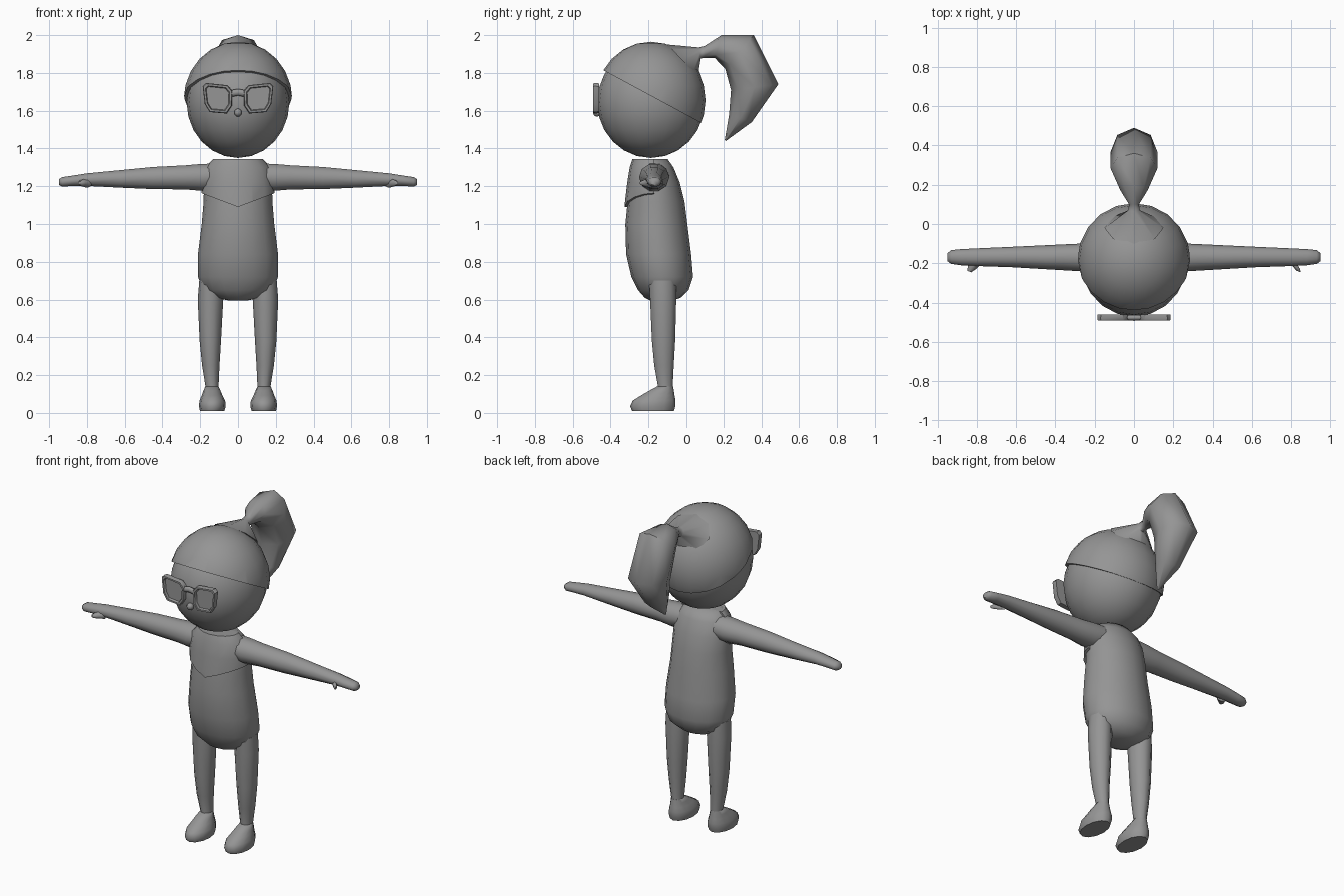
import bpy, bmesh, math
from mathutils import Vector

if "Cube" in bpy.data.objects:
    bpy.data.objects.remove(bpy.data.objects["Cube"])

grey = bpy.data.materials.new("plain grey")
grey.diffuse_color = (0.3, 0.3, 0.3, 1)
grey.use_nodes = True
grey.node_tree.nodes["Principled BSDF"].inputs["Base Color"].default_value = grey.diffuse_color


def finish(name, bm, angle=60):
    bmesh.ops.recalc_face_normals(bm, faces=bm.faces)
    mesh = bpy.data.meshes.new(name)
    bm.to_mesh(mesh)
    bm.free()
    ob = bpy.data.objects.new(name, mesh)
    bpy.context.collection.objects.link(ob)
    mesh.materials.append(grey)
    bpy.ops.object.select_all(action='DESELECT')
    ob.select_set(True)
    bpy.context.view_layer.objects.active = ob
    bpy.ops.object.shade_smooth_by_angle(angle=math.radians(angle))
    return ob


def loft(rings, n=12):
    """Skin elliptical rings given as (centre, half axis u, half axis v)."""
    bm = bmesh.new()
    loops = []
    for c, u, v in rings:
        c, u, v = Vector(c), Vector(u), Vector(v)
        loops.append([bm.verts.new(c + u * math.cos(a) + v * math.sin(a))
                      for a in (2 * math.pi * i / n for i in range(n))])
    for a, b in zip(loops, loops[1:]):
        for i in range(n):
            j = (i + 1) % n
            bm.faces.new((a[i], a[j], b[j], b[i]))
    bm.faces.new(loops[0])
    bm.faces.new(loops[-1])
    return bm


def ball(centre, radii, u=20, v=12):
    bm = bmesh.new()
    bmesh.ops.create_uvsphere(bm, u_segments=u, v_segments=v, radius=1)
    for p in bm.verts:
        p.co = Vector(centre) + Vector([a * r for a, r in zip(p.co, radii)])
    return bm


def cut(bm, point, normal):
    """Remove everything on the normal side and close the hole."""
    res = bmesh.ops.bisect_plane(bm, geom=bm.verts[:] + bm.edges[:] + bm.faces[:],
                                 plane_co=point, plane_no=normal, clear_outer=True)
    edges = [e for e in res["geom_cut"] if isinstance(e, bmesh.types.BMEdge)]
    bmesh.ops.holes_fill(bm, edges=edges)


# Head and slanted hair cap
finish("head", ball((0, -0.187, 1.645), (0.272, 0.284, 0.295)))
hair = ball((0, -0.187, 1.655), (0.288, 0.293, 0.31))
cut(hair, (0, -0.19, 1.68), (0, -0.475, -0.88))
finish("hair_cap", hair, 40)

# Ponytail: outer and inner point of each ring in side view, plus half width
tail = [((-0.10, 1.95), (0.06, 1.78), 0.15), ((0.065, 1.935), (0.075, 1.875), 0.03),
        ((0.10, 1.942), (0.10, 1.88), 0.025), ((0.19, 2.0), (0.155, 1.878), 0.07),
        ((0.36, 2.0), (0.21, 1.82), 0.12), ((0.49, 1.74), (0.24, 1.71), 0.12),
        ((0.35, 1.54), (0.23, 1.58), 0.075), ((0.213, 1.44), (0.207, 1.445), 0.008)]
rings = []
for o, i, w in tail:
    rings.append(((0, (o[0] + i[0]) / 2, (o[1] + i[1]) / 2), (w, 0, 0),
                  (0, (o[0] - i[0]) / 2, (o[1] - i[1]) / 2)))
finish("ponytail", loft(rings, 8))

# Torso: height, half width, front y, back y
body = [(0.595, 0.05, -0.19, -0.07), (0.61, 0.12, -0.22, -0.03), (0.65, 0.185, -0.255, 0.012),
        (0.72, 0.212, -0.29, 0.035), (0.84, 0.212, -0.318, 0.025), (1.0, 0.192, -0.322, 0.005),
        (1.12, 0.182, -0.31, -0.01), (1.22, 0.18, -0.298, -0.035), (1.30, 0.16, -0.285, -0.068),
        (1.345, 0.115, -0.27, -0.10)]


def torso(grow):
    return loft([((0, (f + b) / 2, z), (w + grow, 0, 0), (0, (b - f) / 2 + grow, 0))
                 for z, w, f, b in body], 16)


finish("torso", torso(0))

# Raised chest panel with a pointed lower edge
chest = torso(0.014)
for s in (-1, 1):
    cut(chest, (0, 0, 1.09), (-0.38 * s, 0, -1))
    chest.normal_update()
cut(chest, (0, -0.17, 0), (0, 1, 0))
finish("chest_panel", chest, 35)

# Outline of one glasses lens, counted around the frame
lens = [(0.03, 1.705), (0.055, 1.735), (0.17, 1.747), (0.187, 1.73),
        (0.176, 1.635), (0.15, 1.593), (0.06, 1.585), (0.033, 1.625)]
cx, cz = 0.108, 1.665

for s, side in ((1, "left"), (-1, "right")):
    # Arm: x, bottom z, top z, front y, back y
    arm = [(0.06, 1.19, 1.325, -0.24, -0.09), (0.19, 1.172, 1.322, -0.25, -0.09),
           (0.28, 1.18, 1.314, -0.24, -0.10), (0.45, 1.182, 1.305, -0.23, -0.108),
           (0.62, 1.19, 1.288, -0.22, -0.116), (0.80, 1.2, 1.27, -0.214, -0.124),
           (0.88, 1.2, 1.257, -0.21, -0.128), (0.93, 1.196, 1.25, -0.203, -0.133),
           (0.948, 1.206, 1.238, -0.19, -0.148)]
    finish(side + "_arm", loft([((s * x, (f + b) / 2, (lo + hi) / 2), (0, (b - f) / 2, 0),
                                (0, 0, (hi - lo) / 2)) for x, lo, hi, f, b in arm], 10))
    # Thumb
    finish(side + "_thumb", loft([((s * x, y, 1.217), (r, -0.4 * r, 0), (0, 0, r * 0.9))
                                 for x, y, r in ((0.80, -0.19, 0.028), (0.825, -0.222, 0.02),
                                                 (0.838, -0.242, 0.01))], 8))
    # Leg: z, inner x, outer x, front y, back y
    leg = [(0.70, 0.09, 0.205, -0.20, -0.05), (0.60, 0.078, 0.213, -0.195, -0.05),
           (0.38, 0.09, 0.203, -0.185, -0.056), (0.25, 0.098, 0.19, -0.172, -0.064),
           (0.14, 0.103, 0.172, -0.152, -0.07), (0.06, 0.1, 0.175, -0.16, -0.07)]
    finish(side + "_leg", loft([((s * (i + o) / 2, (f + b) / 2, z), ((o - i) / 2, 0, 0),
                                (0, (b - f) / 2, 0)) for z, i, o, f, b in leg], 10))
    # Foot: z, centre x, half width, front y, back y
    foot = [(0.01, 0.137, 0.064, -0.286, -0.066), (0.035, 0.136, 0.071, -0.297, -0.058),
            (0.065, 0.136, 0.068, -0.283, -0.057), (0.092, 0.137, 0.055, -0.24, -0.062),
            (0.118, 0.138, 0.045, -0.195, -0.066), (0.14, 0.138, 0.035, -0.155, -0.07)]
    finish(side + "_foot", loft([((s * x, (f + b) / 2, z), (w, 0, 0), (0, (b - f) / 2, 0))
                                 for z, x, w, f, b in foot], 12))
    # Glasses rim with a recessed lens
    bm = bmesh.new()
    loops = []
    for k, y in ((0.97, -0.46), (1, -0.484), (0.95, -0.492), (0.82, -0.492), (0.76, -0.478)):
        loops.append([bm.verts.new((s * (cx + (x - cx) * k), y, cz + (z - cz) * k))
                      for x, z in lens])
    for a, b in zip(loops, loops[1:]):
        for i in range(8):
            j = (i + 1) % 8
            bm.faces.new((a[i], a[j], b[j], b[i]))
    bm.faces.new(loops[0])
    bm.faces.new(loops[-1])
    finish(side + "_glasses_rim", bm, 40)

# Bridge between the rims, and nose
finish("glasses_bridge", loft([((x, -0.477, z), (0, 0.013, 0), (0, 0, 0.018))
                               for x, z in ((-0.042, 1.69), (0, 1.698), (0.042, 1.69))], 8))
finish("nose", ball((0, -0.472, 1.59), (0.021, 0.021, 0.021), 10, 8))
